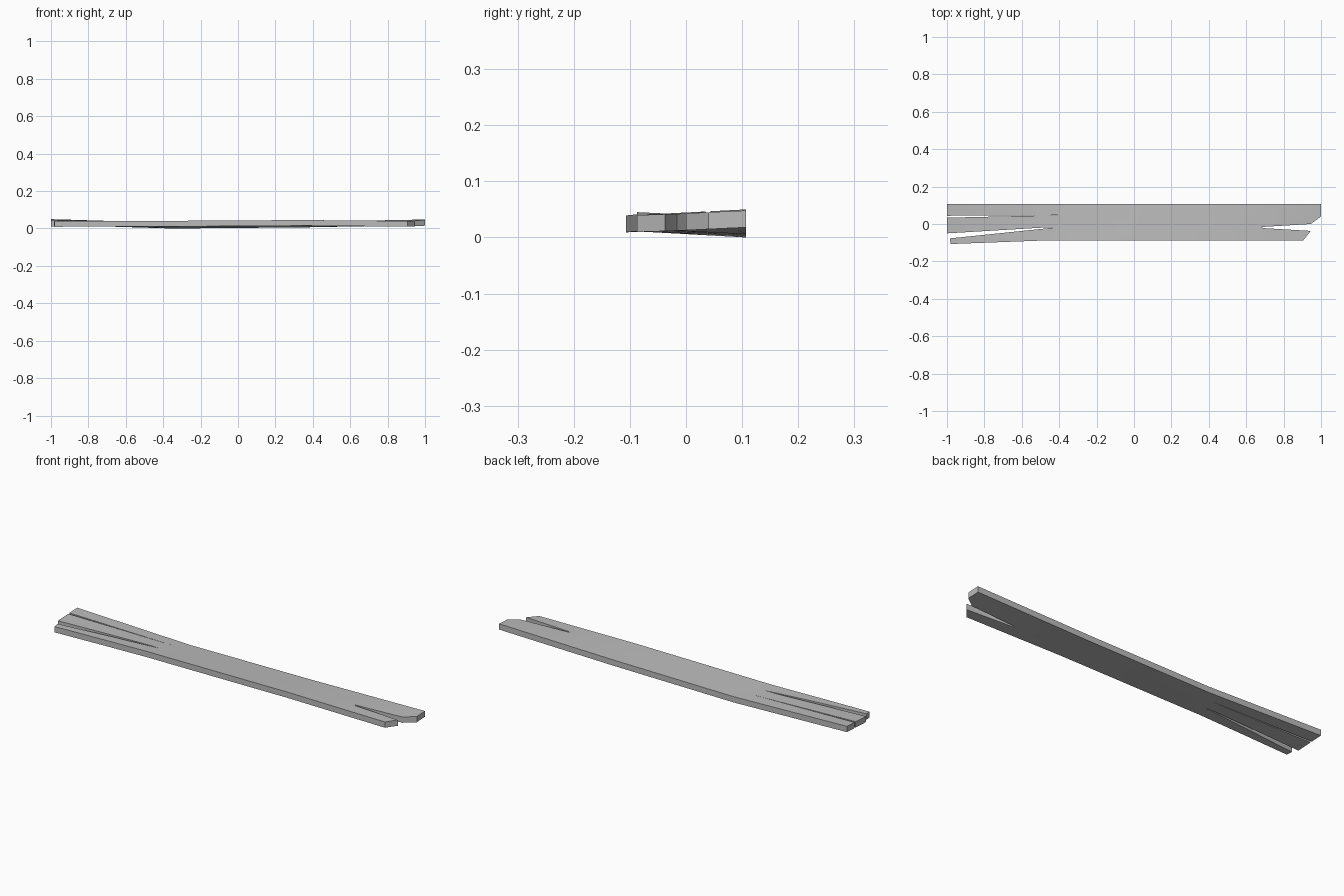
import bpy, bmesh

cube = bpy.data.objects.get("Cube")
if cube:
    bpy.data.objects.remove(cube, do_unlink=True)

THICKNESS = 0.03

# Split plank outline seen from above, clockwise from the back left corner
OUTLINE = [(-1, 0.107), (1, 0.107), (1, 0.04), (0.945, 0), (0.68, -0.016),
           (0.69, -0.022), (0.945, -0.037), (0.905, -0.087), (-0.45, -0.087),
           (-0.98, -0.107), (-0.985, -0.077), (-0.435, -0.022), (-0.45, -0.027),
           (-1, -0.05), (-1, 0.034), (-0.4, 0.047), (-1, 0.044)]
OUTLINE[11:13] = [(-0.435, -0.02), (-0.5, -0.02)]

# Warp stations: x, underside height at the front edge and at the back edge
WARP = [(-1, 0.009, 0.02), (-0.35, 0.012, 0), (0.35, 0.016, 0.006), (1, 0.008, 0.018)]


def underside(x, y):
    for (x0, f0, b0), (x1, f1, b1) in zip(WARP, WARP[1:]):
        if x <= x1 + 1e-5:
            break
    t = (x - x0) / (x1 - x0)
    front, back = f0 + (f1 - f0) * t, b0 + (b1 - b0) * t
    return front + (back - front) * (y + 0.107) / 0.214


# Flat outline, cut across at the bends
bm = bmesh.new()
face = bm.faces.new([bm.verts.new((x, y, 0)) for x, y in OUTLINE])
bmesh.ops.triangulate(bm, faces=[face])
for x in (-0.7, -0.35, 0, 0.35, 0.68):
    bmesh.ops.bisect_plane(bm, geom=bm.verts[:] + bm.edges[:] + bm.faces[:],
                           dist=1e-5, plane_co=(x, 0, 0), plane_no=(1, 0, 0))

# Thicken, then twist along the length
result = bmesh.ops.extrude_face_region(bm, geom=bm.faces[:])
for v in result["geom"]:
    if isinstance(v, bmesh.types.BMVert):
        v.co.z = THICKNESS
for v in bm.verts:
    v.co.z += underside(v.co.x, v.co.y)
bmesh.ops.recalc_face_normals(bm, faces=bm.faces[:])

mesh = bpy.data.meshes.new("split_plank")
bm.to_mesh(mesh)
bm.free()
plank = bpy.data.objects.new("split_plank", mesh)
bpy.context.collection.objects.link(plank)

# Plain grey finish
grey = bpy.data.materials.new("plain_grey")
grey.use_nodes = True
colour = (0.5, 0.5, 0.5, 1)
grey.diffuse_color = colour
grey.node_tree.nodes["Principled BSDF"].inputs["Base Color"].default_value = colour
mesh.materials.append(grey)

bpy.ops.object.select_all(action="DESELECT")
plank.select_set(True)
bpy.context.view_layer.objects.active = plank
bpy.ops.object.shade_smooth_by_angle(angle=0.5)
